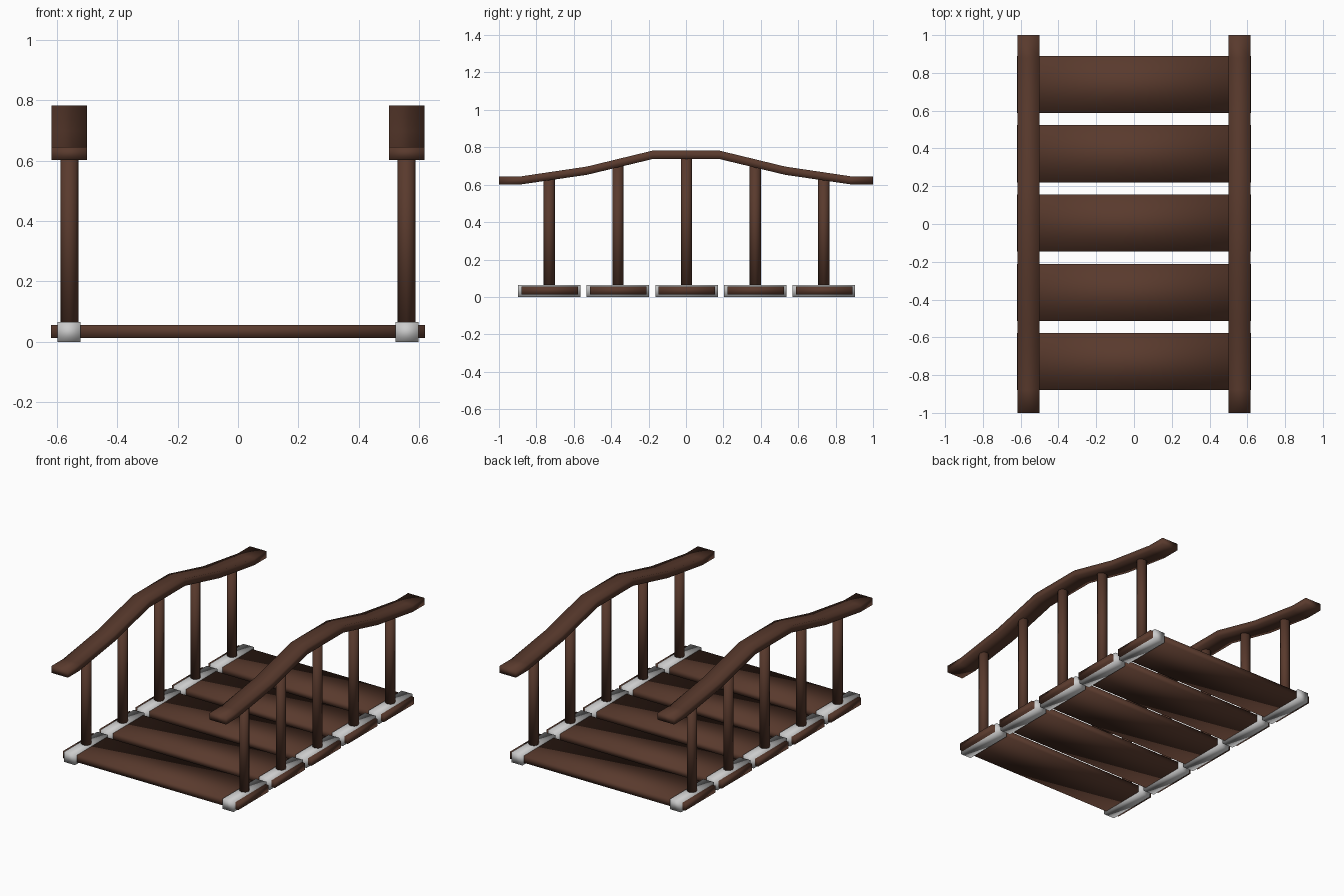
import bpy, bmesh
from mathutils import Matrix

if "Cube" in bpy.data.objects:
    bpy.data.objects.remove(bpy.data.objects["Cube"])

wood = bpy.data.materials.new("dark_wood")
wood.diffuse_color = (0.1, 0.042, 0.026, 1)
wood.use_nodes = True
wood.node_tree.nodes["Principled BSDF"].inputs["Base Color"].default_value = wood.diffuse_color


def finish(bm, name, mat=None):
    bmesh.ops.recalc_face_normals(bm, faces=bm.faces[:])
    me = bpy.data.meshes.new(name)
    bm.to_mesh(me)
    bm.free()
    me.shade_smooth()
    if mat:
        me.materials.append(mat)
    ob = bpy.data.objects.new(name, me)
    bpy.context.collection.objects.link(ob)
    return ob


def box(name, centre, size, mat=None):
    bm = bmesh.new()
    bmesh.ops.create_cube(bm, size=1, matrix=Matrix.Translation(centre) @ Matrix.Diagonal((*size, 1)))
    return finish(bm, name, mat)


def post(name, x, y, z0, z1):
    bm = bmesh.new()
    bmesh.ops.create_cone(bm, cap_ends=True, segments=8, radius1=0.03, radius2=0.03, depth=z1 - z0,
                          matrix=Matrix.Translation((x, y, (z0 + z1) / 2)))
    return finish(bm, name, wood)


# Handrail side profile: (y, bottom z, top z), mirrored in y
half = [(-1, 0.602, 0.645), (-0.88, 0.602, 0.645), (-0.53, 0.653, 0.697), (-0.18, 0.737, 0.782)]
profile = half + [(-y, b, t) for y, b, t in reversed(half)]


def handrail(name, x, width):
    bm = bmesh.new()
    rings = [[bm.verts.new((x + sx * width / 2, y, z)) for sx, z in ((-1, b), (1, b), (1, t), (-1, t))]
             for y, b, t in profile]
    for r, s in zip(rings, rings[1:]):
        for i in range(4):
            j = (i + 1) % 4
            bm.faces.new((r[i], r[j], s[j], s[i]))
    bm.faces.new(rings[0])
    bm.faces.new(rings[-1])
    return finish(bm, name, wood)


post_tops = [0.66, 0.71, 0.76]
for i in range(-2, 3):
    y = 0.003 + 0.367 * i
    # Tread plank
    box(f"plank_{i + 3}", (0, y + 0.002, 0.034), (1.238, 0.302, 0.044), wood)
    for side, sx in (("left", -1), ("right", 1)):
        # Metal clamp around the plank end, and the post above it
        box(f"clamp_{side}_{i + 3}", (sx * 0.559, y, 0.0325), (0.076, 0.334, 0.065))
        post(f"post_{side}_{i + 3}", sx * 0.558, y, 0.05, post_tops[2 - abs(i)] - 0.01)

for side, sx in (("left", -1), ("right", 1)):
    handrail(f"handrail_{side}", sx * 0.558, 0.117)
